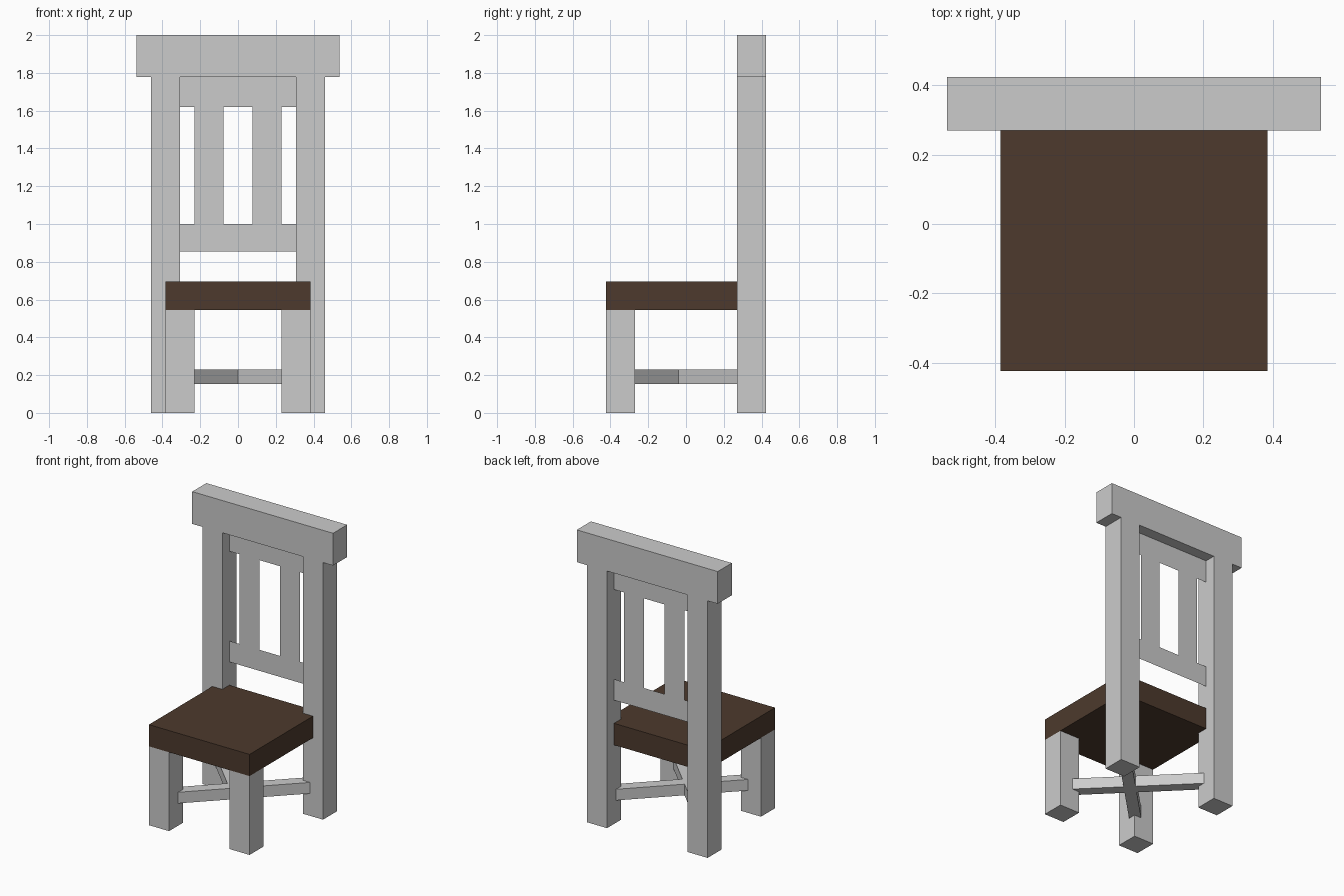
import bpy
import bmesh
import math

cube = bpy.data.objects.get("Cube")
if cube:
    bpy.data.objects.remove(cube, do_unlink=True)


def make_material(name, rgb):
    mat = bpy.data.materials.new(name)
    mat.use_nodes = True
    mat.diffuse_color = (*rgb, 1)
    bsdf = next(n for n in mat.node_tree.nodes if n.type == 'BSDF_PRINCIPLED')
    bsdf.inputs["Base Color"].default_value = (*rgb, 1)
    return mat


FRAME = make_material("pale grey frame", (0.60, 0.60, 0.60))
SEAT = make_material("dark brown seat", (0.074, 0.042, 0.026))


def add_object(name, bm, mat):
    mesh = bpy.data.meshes.new(name)
    bm.normal_update()
    bm.to_mesh(mesh)
    bm.free()
    mesh.materials.append(mat)
    obj = bpy.data.objects.new(name, mesh)
    bpy.context.collection.objects.link(obj)
    return obj


def box(name, x, y, z, mat):
    """Box from (low, high) ranges on each axis."""
    bm = bmesh.new()
    bmesh.ops.create_cube(bm, size=1)
    for v in bm.verts:
        for i, (lo, hi) in enumerate((x, y, z)):
            v.co[i] = (lo + hi) / 2 + v.co[i] * (hi - lo)
    return add_object(name, bm, mat)


U = 1 / 13                       # construction module
Y_BACK = (3.5 * U, 5.5 * U)      # depth of the back frame
Y_MID = 4.5 * U                  # middle of the back frame
Z_RAIL = 1.777                   # underside of the top rail
Z_SEAT = (0.545, 0.695)

# Legs and back posts, both sides
for side, s in (("left", 1), ("right", -1)):
    box(f"back_post_{side}", sorted((s * 4 * U, s * 6 * U)), Y_BACK, (0, Z_RAIL), FRAME)
    box(f"front_leg_{side}", sorted((s * 3 * U, s * 5 * U)),
        (-5.5 * U, -3.5 * U), (0, Z_SEAT[0]), FRAME)

# Top rail across the posts
box("top_rail", (-7 * U, 7 * U), Y_BACK, (Z_RAIL, 2), FRAME)

# Seat: T-shaped outline with a tongue between the back posts
outline = [(-5, -5.5), (5, -5.5), (5, 3.5), (4, 3.5),
           (4, 4.5), (-4, 4.5), (-4, 3.5), (-5, 3.5)]
bm = bmesh.new()
base = bm.faces.new([bm.verts.new((x * U, y * U, Z_SEAT[0])) for x, y in outline])
top = bmesh.ops.extrude_face_region(bm, geom=[base], use_keep_orig=True)
for v in top["geom"]:
    if isinstance(v, bmesh.types.BMVert):
        v.co.z = Z_SEAT[1]
bmesh.ops.recalc_face_normals(bm, faces=bm.faces)
add_object("seat", bm, SEAT)

# Flat back panel: grid of cells with three openings in the middle row
xs = [k * U for k in (-4, -3, -1, 1, 3, 4)]
zs = [0.855, 1.0, 1.62, Z_RAIL]
bm = bmesh.new()
verts = [[bm.verts.new((x, Y_MID, z)) for x in xs] for z in zs]
for r in range(3):
    for c in range(5):
        if r == 1 and c % 2 == 0:
            continue
        bm.faces.new((verts[r][c], verts[r][c + 1], verts[r + 1][c + 1], verts[r + 1][c]))
add_object("back_panel", bm, FRAME)

# Crossed stretchers, each from a front leg to the opposite back post
for name, s in (("stretcher_to_left", 1), ("stretcher_to_right", -1)):
    dx, dy = s * 9 * U, 9 * U
    half = math.hypot(dx, dy) / 2
    bar = box(name, (-half, half), (-U / 2, U / 2), (-U / 2, U / 2), FRAME)
    bar.location = (s * U / 2, 0, 2.5 * U)
    bar.rotation_euler.z = math.atan2(dy, dx)
